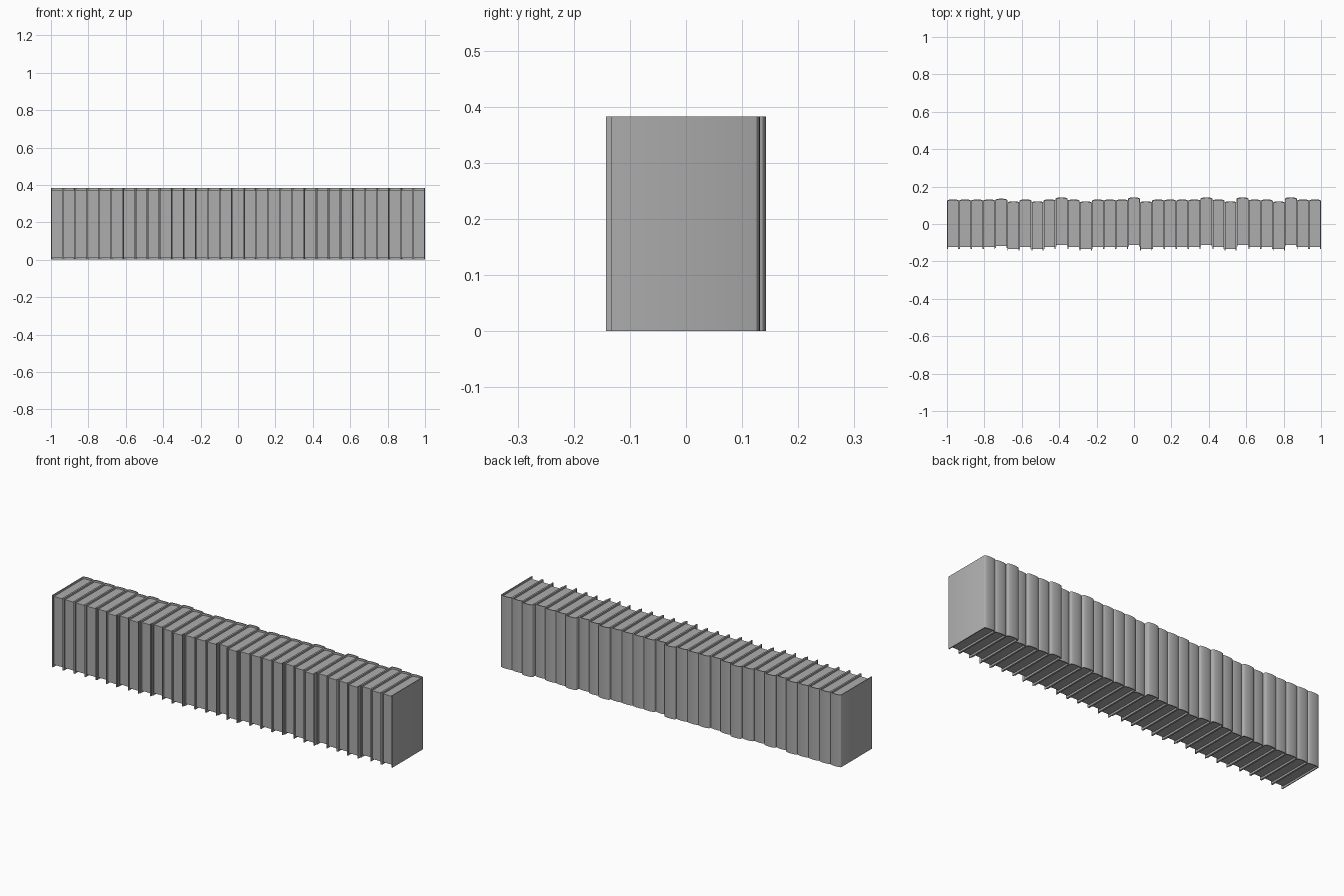
import bpy, bmesh, math

if "Cube" in bpy.data.objects:
    bpy.data.objects.remove(bpy.data.objects["Cube"])

N = 31                 # books in the row
W = 2.0 / N            # book width
H = 0.383              # cover height
T = 0.0045             # cover thickness
FRONT, EDGE, BULGE = -0.1325, 0.124, 0.0075
INSET = 0.010          # how far the pages sit inside the covers

# books pushed in or pulled out of the row
SHIFT = {4: 0.004, 28: 0.011}
SHIFT.update({i: 0.011 for i in (9, 15, 21, 24)})
SHIFT.update({i: -0.010 for i in (5, 7, 11, 16, 23, 27)})

# dark grey for all books
grey = bpy.data.materials.new("dark_grey")
grey.diffuse_color = (0.42, 0.42, 0.42, 1)
grey.use_nodes = True
grey.node_tree.nodes["Principled BSDF"].inputs["Base Color"].default_value = grey.diffuse_color


def arc(half, edge, bulge, n=10):
    """Shallow rounded spine curve from +x to -x."""
    return [(half * math.cos(math.pi * k / n),
             edge + bulge * math.sin(math.pi * k / n)) for k in range(n + 1)]


def prism(name, outline, z0, z1, loc):
    bm = bmesh.new()
    face = bm.faces.new([bm.verts.new((x, y, z0)) for x, y in outline])
    new = bmesh.ops.extrude_face_region(bm, geom=[face])["geom"]
    bmesh.ops.translate(bm, vec=(0, 0, z1 - z0),
                        verts=[v for v in new if isinstance(v, bmesh.types.BMVert)])
    bmesh.ops.triangulate(bm, faces=[f for f in bm.faces if len(f.verts) > 4])
    bmesh.ops.recalc_face_normals(bm, faces=bm.faces)
    me = bpy.data.meshes.new(name)
    bm.to_mesh(me)
    bm.free()
    me.materials.append(grey)
    ob = bpy.data.objects.new(name, me)
    ob.location = loc
    bpy.context.collection.objects.link(ob)
    bpy.context.view_layer.objects.active = ob
    bpy.ops.object.select_all(action='DESELECT')
    ob.select_set(True)
    bpy.ops.object.shade_smooth_by_angle(angle=math.radians(50))
    return ob


h = W / 2
hi = h - T
# wrap-around cover: two boards joined by a rounded spine
cover = ([(hi, FRONT), (h, FRONT)] + arc(h, EDGE, BULGE)
         + [(-h, FRONT), (-hi, FRONT)] + arc(hi, EDGE - T, BULGE)[::-1])
# page block with rounded back, recessed on the other three sides
pages = [(-hi, FRONT + INSET), (hi, FRONT + INSET)] + arc(hi, EDGE - T, BULGE)

for i in range(N):
    loc = (-1 + (i + 0.5) * W, SHIFT.get(i, 0.0), 0)
    prism(f"book_cover_{i + 1}", cover, 0, H, loc)
    prism(f"book_pages_{i + 1}", pages, INSET, H - INSET, loc)
